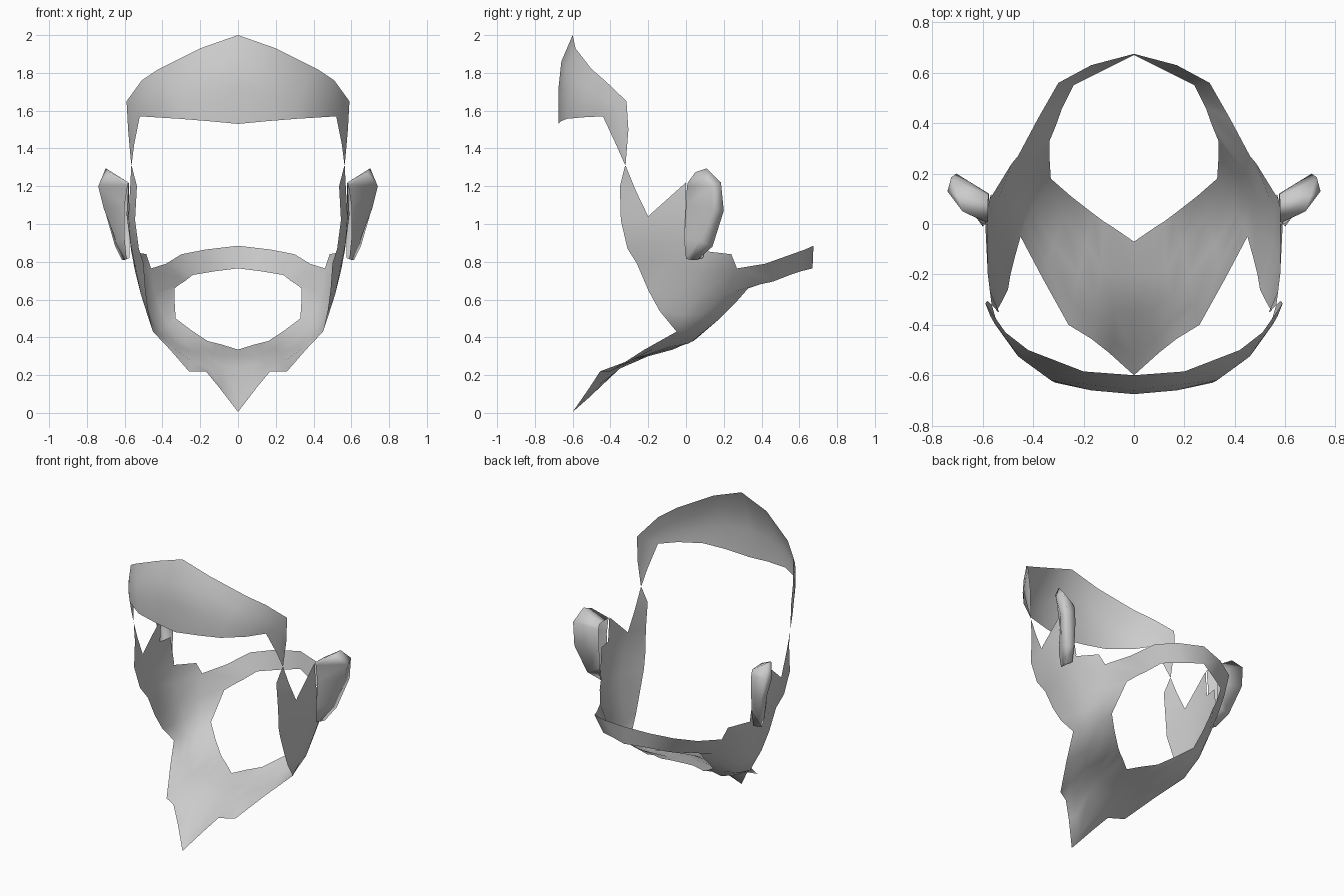
import bpy, bmesh


def loft(name, *patches):
    """Skin each patch (rows of points) into one smooth, mirrored sheet."""
    bm = bmesh.new()
    for rows in patches:
        grid = [[bm.verts.new(p) for p in row] for row in rows]
        for a, b in zip(grid, grid[1:]):
            for i in range(len(a) - 1):
                bm.faces.new((a[i], a[i + 1], b[i + 1], b[i]))
    bmesh.ops.remove_doubles(bm, verts=bm.verts, dist=0.002)
    bmesh.ops.recalc_face_normals(bm, faces=bm.faces)
    for f in bm.faces:
        f.smooth = True
    me = bpy.data.meshes.new(name)
    bm.to_mesh(me)
    bm.free()
    ob = bpy.data.objects.new(name, me)
    bpy.context.collection.objects.link(ob)
    m = ob.modifiers.new("Mirror", 'MIRROR')
    m.use_clip = True
    m.merge_threshold = 0.002
    return ob


# Forehead band, from the centre out to the temple point
tip = (.565, -.32, 1.31)
forehead = [
    [(0, -.60, 2.0), (0, -.66, 1.86), (0, -.675, 1.72), (0, -.675, 1.53)],
    [(.2, -.585, 1.93), (.19, -.635, 1.83), (.17, -.66, 1.7), (.16, -.66, 1.545)],
    [(.42, -.5, 1.82), (.37, -.57, 1.75), (.33, -.62, 1.66), (.31, -.63, 1.557)],
    [(.51, -.43, 1.76), (.49, -.48, 1.69), (.46, -.525, 1.63), (.44, -.54, 1.565)],
    [(.59, -.315, 1.65), (.57, -.365, 1.62), (.55, -.4, 1.595), (.52, -.44, 1.57)],
]
temple = [
    [(.59, -.315, 1.65), (.57, -.365, 1.62), (.55, -.4, 1.595), (.52, -.44, 1.57)],
    [(.582, -.305, 1.5), (.575, -.33, 1.47), (.565, -.35, 1.445), (.55, -.37, 1.42)],
]
temple_tip = [[(.582, -.305, 1.5), (.575, -.33, 1.47)], [tip, (.565, -.35, 1.445)]]
temple_tip2 = [[(.565, -.35, 1.445), (.55, -.37, 1.42)], [tip, (.563, -.325, 1.318)]]
loft("forehead_hairline", forehead, temple, temple_tip, temple_tip2)

# Chin and jaw, each row running from the outer edge to the neck opening
chin = [
    [(0, -.6, .005), (0, -.52, .075), (0, -.35, .235), (0, -.2, .30), (0, -.07, .335)],
    [(.1, -.51, .135), (.08, -.465, .145), (.08, -.34, .25), (.08, -.2, .305), (.08, -.015, .36)],
    [(.17, -.455, .22), (.15, -.38, .235), (.15, -.29, .28), (.13, -.18, .315), (.12, .01, .37)],
    [(.26, -.4, .22), (.24, -.32, .27), (.22, -.2, .32), (.19, -.08, .34), (.16, .04, .38)],
    [(.36, -.22, .335), (.34, -.16, .345), (.32, -.08, .35), (.28, .02, .37), (.25, .11, .44)],
]
jaw = [
    chin[-1],
    [(.45, -.05, .43), (.43, 0, .43), (.41, .05, .44), (.37, .12, .465), (.33, .18, .5)],
    [(.475, -.14, .54), (.48, -.02, .52), (.46, .08, .52), (.41, .19, .55), (.335, .26, .58)],
    [(.49, -.2, .65), (.515, -.05, .63), (.5, .08, .63), (.44, .21, .63), (.335, .33, .66)],
    [(.5, -.26, .79), (.55, -.08, .8), (.545, .08, .75), (.46, .27, .765), (.31, .39, .68)],
]
# Sideburn in front of and behind the ear
burn_mid = [(.545, -.345, 1.02), (.58, -.2, 1.04), (.59, 0, 1.05), (.575, .09, 1.05)]
burn = [
    jaw[-1][:4],
    [(.525, -.31, .87), (.57, -.13, .9), (.565, .11, .855), (.485, .24, .84)],
]
burn_low = [burn[1][:3], burn_mid[:3]]
burn_ear = [burn_mid[1:3], [(.582, -.19, 1.05), (.58, 0, 1.22)]]
burn_back = [[burn[1][2], burn_mid[2]], [(.567, .12, .86), burn_mid[3]]]
burn_top = [burn_mid[:2], [(.535, -.35, 1.2), (.572, -.265, 1.175)],
            [(.561, -.325, 1.3), tip]]
# Nape band, closing the neck opening at the back
nape = [
    jaw[-1][3:],
    [(.38, .42, .79), (.285, .46, .695)],
    [(.3, .56, .84), (.24, .55, .73)],
    [(.17, .63, .865), (.12, .61, .75)],
    [(0, .675, .885), (0, .67, .765)],
]
loft("beard_and_nape", chin, jaw, burn, burn_low, burn_ear, burn_back, burn_top, nape)

# Ears: front root, rim pair, back root from lobe to top
ear = [
    [(.59, 0, .815), (.6, .03, .81), (.615, .06, .81), (.575, .09, .82)],
    [(.6, -.01, .92), (.645, .07, .91), (.65, .14, .88), (.575, .11, .92)],
    [(.6, 0, 1.1), (.71, .14, 1.08), (.705, .2, 1.07), (.575, .12, 1.08)],
    [(.585, .005, 1.2), (.74, .13, 1.2), (.725, .185, 1.22), (.578, .12, 1.18)],
    [(.58, .01, 1.22), (.68, .05, 1.275), (.7, .11, 1.295), (.578, .11, 1.215)],
]
lobe = [ear[0][:2], ear[0][3:1:-1]]
top = [ear[-1][:2], ear[-1][3:1:-1]]
loft("ear", ear, lobe, top)
